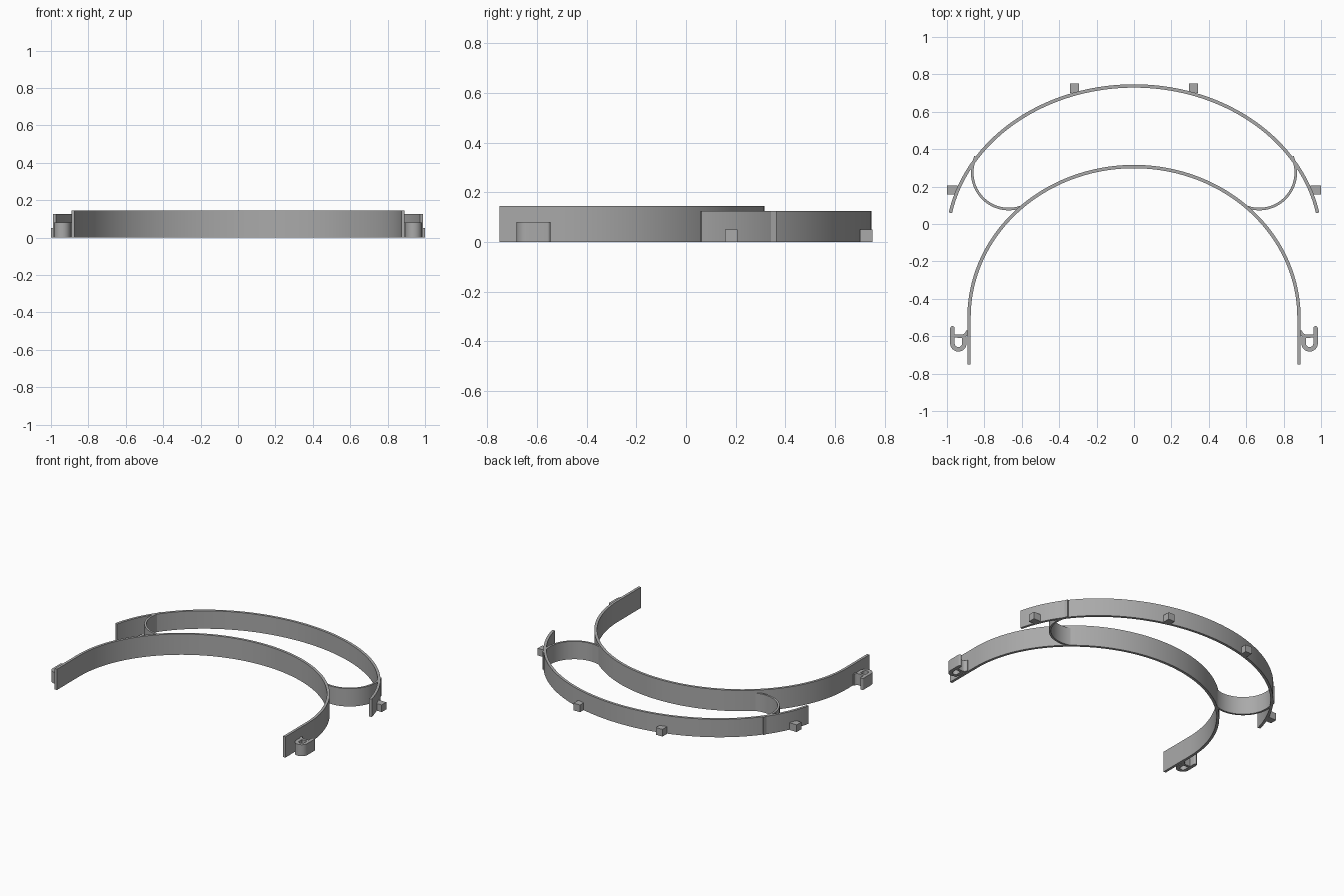
import bpy, bmesh
from math import sin, cos, radians
from mathutils import Vector

cube = bpy.data.objects.get("Cube")
if cube:
    bpy.data.objects.remove(cube)

grey = bpy.data.materials.new("plain grey")
grey.use_nodes = True
colour = (0.4, 0.4, 0.4, 1)
grey.diffuse_color = colour
grey.node_tree.nodes["Principled BSDF"].inputs["Base Color"].default_value = colour


def arc(cx, cy, rx, ry, start, end, steps):
    """Points along part of an ellipse, angles in degrees."""
    angles = [radians(start + (end - start) * i / steps) for i in range(steps + 1)]
    return [(cx + rx * cos(a), cy + ry * sin(a)) for a in angles]


def finish(name, bm):
    bmesh.ops.recalc_face_normals(bm, faces=bm.faces)
    mesh = bpy.data.meshes.new(name)
    bm.to_mesh(mesh)
    bm.free()
    mesh.materials.append(grey)
    obj = bpy.data.objects.new(name, mesh)
    bpy.context.collection.objects.link(obj)
    bpy.ops.object.select_all(action="DESELECT")
    obj.select_set(True)
    bpy.context.view_layer.objects.active = obj
    bpy.ops.object.shade_smooth_by_angle(angle=radians(35))
    return obj


def strip(name, path, thickness, height, round_end=False):
    """Upright strip of even thickness following a plan path."""
    pts = [Vector(p) for p in path]
    left, right = [], []
    for i, p in enumerate(pts):
        t = (pts[min(i + 1, len(pts) - 1)] - pts[max(i - 1, 0)]).normalized()
        side = Vector((-t.y, t.x)) * thickness / 2
        left.append(p + side)
        right.append(p - side)
    cap = []
    if round_end:
        cap = [pts[-1] + side * cos(a) + t * thickness / 2 * sin(a)
               for a in (radians(d) for d in range(20, 180, 20))]
    bm = bmesh.new()
    rows = [[bm.verts.new((p.x, p.y, z)) for p in left + cap + right[::-1]]
            for z in (0, height)]
    n, total = len(pts), len(rows[0])
    for row in rows:
        for i in range(n - 1):
            bm.faces.new((row[i], row[i + 1], row[total - 2 - i], row[total - 1 - i]))
        if cap:
            bm.faces.new(row[n - 1:total - n + 1])
    low, high = rows
    for i in range(total):
        j = (i + 1) % total
        bm.faces.new((low[i], low[j], high[j], high[i]))
    return finish(name, bm)


def peg(name, x, y, size):
    bm = bmesh.new()
    bmesh.ops.create_cube(bm, size=1)
    for v in bm.verts:
        v.co = (x + v.co.x * size, y + v.co.y * 0.05, (v.co.z + 0.5) * 0.05)
    return finish(name, bm)


def mirrored(path, s):
    return [(x * s, y) for x, y in path]


# Head band: half ellipse with straight ends
band = [(0.882, -0.75), (0.882, -0.62)] + arc(0, -0.5, 0.882, 0.807, 0, 180, 96) \
    + [(-0.882, -0.62), (-0.882, -0.75)]
strip("head_band", band, 0.018, 0.145)

# Outer visor band
strip("visor_band", arc(0, -0.1, 1.0, 0.838, 11, 169, 96), 0.018, 0.125)

# Parts repeated on both sides
for side, s in (("left", 1), ("right", -1)):
    loop = [(0.848, 0.362)] + arc(0.67, 0.275, 0.195, 0.195, 12, -115, 36)
    strip(side + "_spacer", mirrored(loop, s), 0.014, 0.125)

    # Strap hook: a J shape held to the band by a curved bridge
    hook = [(0.909, -0.6)] + arc(0.939, -0.638, 0.032, 0.032, 180, 360, 20) + [(0.971, -0.558)]
    strip(side + "_hook", mirrored(hook, s), 0.024, 0.08, True)
    bridge = arc(0.925, -0.57, 0.035, 0.03, 180, 270, 10) + [(0.968, -0.598)]
    strip(side + "_hook_bridge", mirrored(bridge, s), 0.018, 0.08)

    # Sheet mounting pegs
    peg(side + "_back_peg", 0.318 * s, 0.725, 0.05)
    peg(side + "_side_peg", 0.972 * s, 0.182, 0.056)
